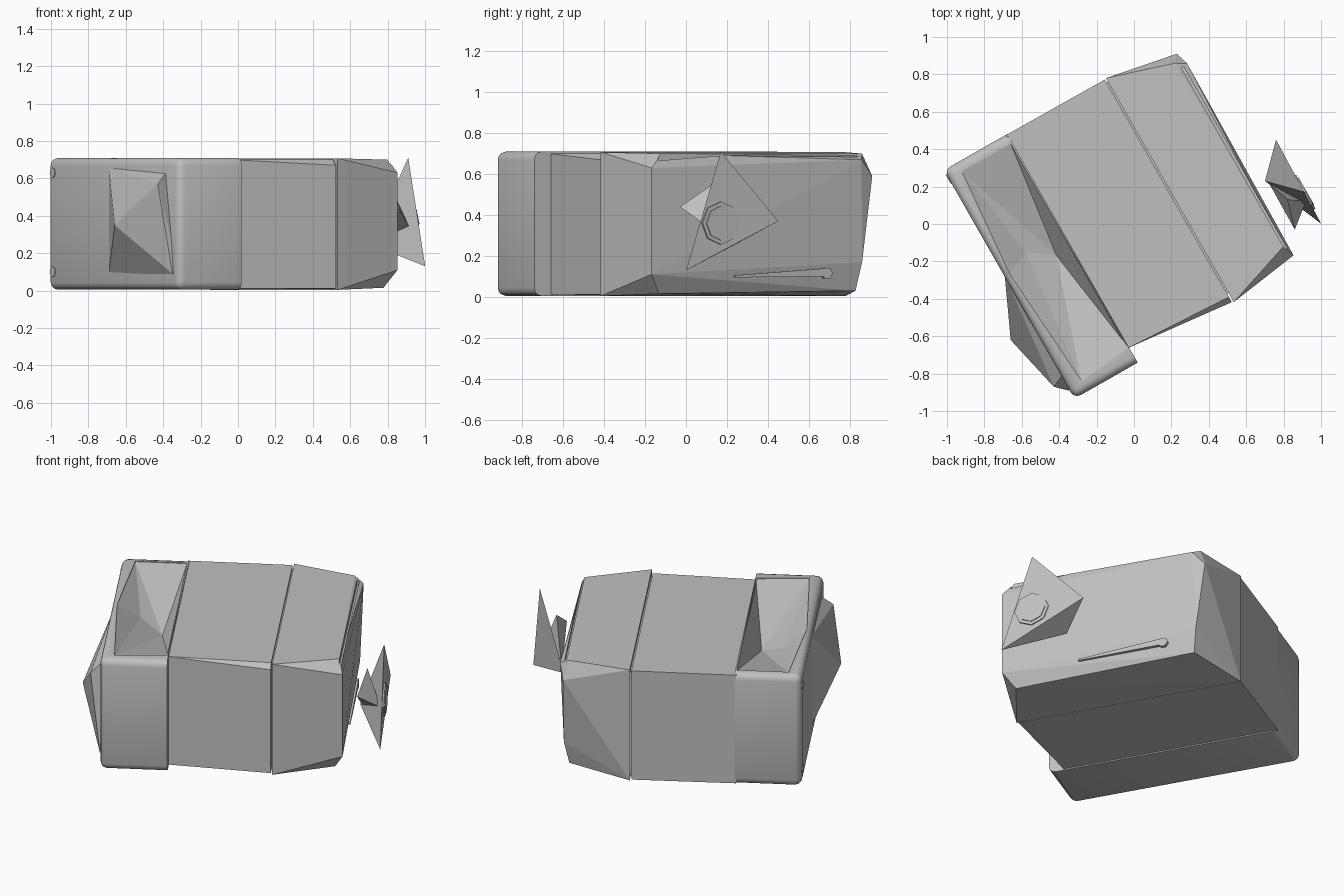
import bpy, bmesh, math
from mathutils import Matrix

cube = bpy.data.objects.get("Cube")
if cube:
    bpy.data.objects.remove(cube, do_unlink=True)

grey = bpy.data.materials.new("plain_grey")
grey.use_nodes = True
COLOUR = (0.53, 0.53, 0.53, 1)
grey.diffuse_color = COLOUR
grey.node_tree.nodes["Principled BSDF"].inputs["Base Color"].default_value = COLOUR

# Parts are laid out along the body's length, width and height, then turned
TURN = Matrix.Rotation(math.radians(29.7), 4, 'Z')


def finish(name, bm):
    bmesh.ops.recalc_face_normals(bm, faces=bm.faces)
    mesh = bpy.data.meshes.new(name)
    bm.to_mesh(mesh)
    bm.free()
    mesh.materials.append(grey)
    ob = bpy.data.objects.new(name, mesh)
    bpy.context.collection.objects.link(ob)
    ob.matrix_world = TURN
    return ob


def hull(name, points):
    bm = bmesh.new()
    for p in points:
        bm.verts.new(p)
    res = bmesh.ops.convex_hull(bm, input=bm.verts)
    junk = {g for g in res["geom_interior"] + res["geom_unused"]
            if isinstance(g, bmesh.types.BMVert)}
    bmesh.ops.delete(bm, geom=list(junk), context='VERTS')
    bmesh.ops.dissolve_limit(bm, angle_limit=0.02, verts=bm.verts, edges=bm.edges)
    return finish(name, bm)


def section(u, v0, v1, z0, z1):
    return [(u, v, z) for v in (v0, v1) for z in (z0, z1)]


def cylinder(name, centre, radius, depth, sides):
    bm = bmesh.new()
    place = Matrix.Translation(centre) @ Matrix.Rotation(math.pi / 2, 4, 'Y')
    bmesh.ops.create_cone(bm, cap_ends=True, segments=sides, radius1=radius,
                          radius2=radius, depth=depth, matrix=place)
    return finish(name, bm)


def carve(ob, cutter):
    cutter.hide_render = True
    cutter.hide_viewport = True
    cut = ob.modifiers.new("cut", 'BOOLEAN')
    cut.object = cutter
    cut.operation = 'DIFFERENCE'
    cut.solver = 'EXACT'


# Middle of the body, slightly tapered, with a narrow seam at its end
hull("body_middle", section(-0.36, -0.56, 0.752, 0.012, 0.7)
     + section(0.247, -0.59, 0.748, 0.008, 0.7)
     + section(0.247, -0.622, 0.74, 0.012, 0.67))
hull("seam_core", section(0.2, -0.57, 0.73, 0.03, 0.685)
     + section(0.3, -0.57, 0.73, 0.03, 0.685))

# Faceted end of the body, with a groove along its upper edge
body_end = hull("body_end", section(0.256, -0.627, 0.752, 0.004, 0.707) + [
    (0.617, 0.638, 0.7), (0.636, -0.5, 0.7), (0.65, 0.677, 0.59),
    (0.672, 0.604, 0.67), (0.658, -0.568, 0.63), (0.658, -0.568, 0.11),
    (0.65, 0.62, 0.17), (0.62, 0.6, 0.03), (0.61, -0.5, 0.015)])
carve(body_end, hull("groove_cutter", section(0.634, -0.52, 0.6, 0.66, 0.73)
                     + section(0.647, -0.52, 0.6, 0.66, 0.73)))

# Rounded end block
bm = bmesh.new()
box = Matrix.Translation((-0.545, 0.05, 0.357)) @ Matrix.Diagonal((0.39, 1.407, 0.705, 1))
bmesh.ops.create_cube(bm, size=1, matrix=box)
outer = [e for e in bm.edges if any(v.co.x < -0.4 for v in e.verts)]
bmesh.ops.bevel(bm, geom=outer, offset=0.04, segments=3, profile=0.5, affect='EDGES')
block = finish("end_block", bm)

# Shallow faceted dent in the top of the end block
rim = [(-0.66, 0.7), (-0.36, 0.7), (-0.352, 0.028), (-0.353, -0.559),
       (-0.66, -0.59), (-0.71, 0.1)]
carve(block, hull("dent_cutter", [(u, v, z) for u, v in rim for z in (0.705, 0.76)]
                  + [(-0.578, 0.157, 0.605), (-0.444, 0.06, 0.54)]))

# Faceted bulge on the outside of the end block
hull("side_bulge", [
    (-0.88, -0.212, 0.35), (-0.735, 0.107, 0.66), (-0.735, 0.107, 0.09),
    (-0.804, -0.543, 0.57), (-0.745, -0.6, 0.09), (-0.7, -0.6, 0.09),
    (-0.7, -0.5, 0.66), (-0.7, 0.05, 0.66)])

# Small pegs at the outer corners of the end block
for z in (0.1, 0.63):
    cylinder("corner_peg", (-0.738, 0.7, z), 0.028, 0.012, 8)

# Crank: faceted wedge tapering to the body, an inner fin and a flat knob
hull("crank_wedge", [(0.875, -0.303, 0.71), (0.883, 0.015, 0.37),
                     (0.87, -0.495, 0.13), (0.722, -0.147, 0.25)])
hull("crank_fin", [(0.732, -0.452, 0.44), (0.777, -0.293, 0.55),
                   (0.735, -0.17, 0.26), (0.86, -0.35, 0.33)])
cylinder("crank_knob", (0.876, -0.305, 0.36), 0.105, 0.014, 8)
cylinder("crank_knob_face", (0.88, -0.305, 0.36), 0.085, 0.016, 8)

# Narrow slide and its button low on the end face
hull("slide_strip", [(u, v, z) for u in (0.64, 0.66)
                     for v, z in ((-0.1, 0.105), (-0.1, 0.095), (0.42, 0.14), (0.42, 0.1))])
cylinder("slide_button", (0.65, 0.42, 0.115), 0.03, 0.02, 6)

# Smooth only the rounded edges
bpy.ops.object.select_all(action='DESELECT')
block.select_set(True)
bpy.context.view_layer.objects.active = block
bpy.ops.object.shade_smooth_by_angle(angle=math.radians(32))
